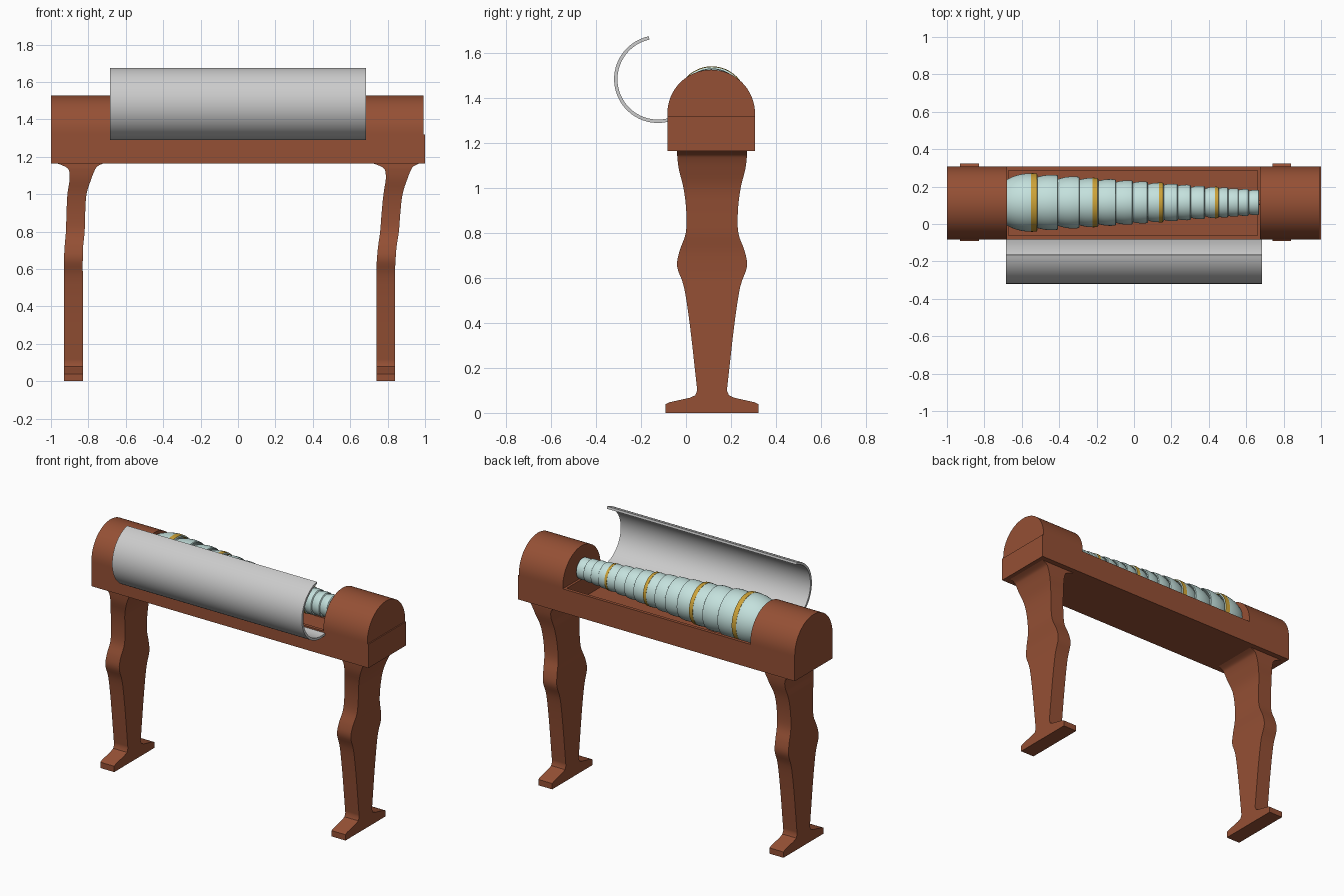
import bpy, bmesh, math
from mathutils import Vector

if "Cube" in bpy.data.objects:
    bpy.data.objects.remove(bpy.data.objects["Cube"])

YC = 0.112  # centre line of the body


def material(name, col):
    m = bpy.data.materials.new(name)
    m.diffuse_color = (*col, 1)
    m.use_nodes = True
    m.node_tree.nodes["Principled BSDF"].inputs["Base Color"].default_value = m.diffuse_color
    return m


wood = material("wood", (0.30, 0.08, 0.035))
glass = material("glass", (0.55, 0.75, 0.72))
gold = material("gold", (0.62, 0.37, 0.04))


def finish(bm, name, mat=None, angle=35):
    bmesh.ops.remove_doubles(bm, verts=bm.verts, dist=1e-5)
    bmesh.ops.recalc_face_normals(bm, faces=bm.faces)
    me = bpy.data.meshes.new(name)
    bm.to_mesh(me)
    bm.free()
    ob = bpy.data.objects.new(name, me)
    bpy.context.collection.objects.link(ob)
    if mat:
        me.materials.append(mat)
    bpy.ops.object.select_all(action='DESELECT')
    ob.select_set(True)
    bpy.context.view_layer.objects.active = ob
    bpy.ops.object.shade_smooth_by_angle(angle=math.radians(angle))
    return ob


def loft(name, rings, mat=None, angle=35):
    """Skin a list of equal-length closed rings and cap both ends."""
    bm = bmesh.new()
    rows = [[bm.verts.new(p) for p in r] for r in rings]
    n = len(rows[0])
    for a, b in zip(rows, rows[1:]):
        for i in range(n):
            j = (i + 1) % n
            bm.faces.new((a[i], a[j], b[j], b[i]))
    bm.faces.new(rows[0][::-1])
    bm.faces.new(rows[-1])
    return finish(bm, name, mat, angle)


def extrude_x(name, outline, x0, x1, mat=None):
    return loft(name, [[(x, y, z) for y, z in outline] for x in (x0, x1)], mat)


def lathe(name, profile, mat, z=1.385, closed=False, seg=48):
    """Turn an (x, radius) profile around the spindle axis."""
    bm = bmesh.new()
    vs = [bm.verts.new((x, YC + 0.003, z + r)) for x, r in profile]
    es = [bm.edges.new(p) for p in zip(vs, vs[1:])]
    if closed:
        es.append(bm.edges.new((vs[-1], vs[0])))
    bmesh.ops.spin(bm, geom=vs + es, cent=(0, YC + 0.003, z), axis=(1, 0, 0),
                   angle=math.tau, steps=seg)
    return finish(bm, name, mat)


def arc(cy, cz, r, a0, a1, n=32):
    return [(cy + r * math.cos(math.radians(a0 + (a1 - a0) * i / n)),
             cz + r * math.sin(math.radians(a0 + (a1 - a0) * i / n))) for i in range(n + 1)]


# Trough: a box with the top face inset and sunk
bm = bmesh.new()
bmesh.ops.create_cube(bm, size=1)
for v in bm.verts:
    v.co = Vector((v.co.x * 2, YC + v.co.y * 0.39, 1.2425 + v.co.z * 0.155))
top = max(bm.faces, key=lambda f: f.calc_center_median().z)
inner = bmesh.ops.inset_region(bm, faces=[top], thickness=0.03)
for v in top.verts:
    v.co.x = -0.67 if v.co.x < 0 else 0.66
ret = bmesh.ops.extrude_face_region(bm, geom=[top])
for v in [g for g in ret['geom'] if isinstance(g, bmesh.types.BMVert)]:
    v.co.z -= 0.125
if top.is_valid:
    bmesh.ops.delete(bm, geom=[top], context='FACES_ONLY')
finish(bm, "trough", wood)

# Domed end blocks
dome = [(YC + 0.195, 1.32)] + arc(YC, 1.332, 0.195, 0, 180) + [(YC - 0.195, 1.32)]
extrude_x("end_block_left", dome, -1.0, -0.68, wood)
extrude_x("end_block_right", dome, 0.675, 0.992, wood)

# Open half-round lid
lid = arc(-0.125, 1.485, 0.195, 102, 284) + arc(-0.125, 1.485, 0.18, 284, 102)
extrude_x("lid", lid, -0.685, 0.685)

# Nested glass bowls, open towards +x; some have a gold rim
rims = [-0.52, -0.41, -0.295, -0.195, -0.10, -0.01, 0.07, 0.155,
        0.23, 0.30, 0.375, 0.45, 0.50, 0.555, 0.61, 0.665]
for i, x in enumerate(rims):
    r = 0.156 - 0.088 * (x - rims[0]) / (rims[-1] - rims[0])
    depth = 1.3 * r
    outer, inside = [], []
    for k in range(13):
        t = math.radians(7 + 93 * k / 12)
        outer.append((x - depth * (0.17 + math.cos(t)), r * math.sin(t)))
        inside.append((outer[-1][0] + 0.004, outer[-1][1] - 0.006))
    lathe(f"bowl_{i + 1}", outer + inside[::-1], glass, closed=True)
    if i in (0, 3, 7, 11):
        w = 0.2 * r
        lathe(f"gold_rim_{i + 1}", [(x - w, r - 0.008), (x - w, r + 0.001), (x + 0.001, r - 0.0005),
                                    (x + 0.001, r - 0.01)], gold, closed=True)

# Spindle through the bowls
lathe("spindle", [(-0.75, 0.014), (0.75, 0.014)], wood, seg=16)

# Legs: (z, half depth, x min, x max), rounded between stations
stations = [
    (0.10, 0.066, -0.93, -0.83), (0.20, 0.077, -0.93, -0.83), (0.40, 0.10, -0.93, -0.83),
    (0.56, 0.125, -0.93, -0.83), (0.65, 0.155, -0.93, -0.83), (0.72, 0.145, -0.927, -0.828),
    (0.80, 0.117, -0.92, -0.82), (0.90, 0.115, -0.917, -0.817), (1.00, 0.127, -0.912, -0.81),
    (1.08, 0.147, -0.90, -0.785), (1.13, 0.154, -0.905, -0.765), (1.15, 0.155, -0.93, -0.75),
    (1.167, 0.155, -0.975, -0.715)]


def smooth_path(pts, n=4):
    pts = [Vector(p) for p in pts]
    out = []
    for i in range(len(pts) - 1):
        a, b, c, d = pts[max(i - 1, 0)], pts[i], pts[i + 1], pts[min(i + 2, len(pts) - 1)]
        for k in range(n):
            t = k / n
            out.append(0.5 * (2 * b + (c - a) * t + (2 * a - 5 * b + 4 * c - d) * t * t
                              + (3 * b - a - 3 * c + d) * t ** 3))
    return out + [pts[-1]]


foot = [(0.0, 0.207, -0.93, -0.83), (0.038, 0.207, -0.93, -0.83), (0.047, 0.19, -0.93, -0.83),
        (0.067, 0.10, -0.93, -0.83), (0.078, 0.075, -0.93, -0.83)]
for name, dx in (("left_leg", 0), ("right_leg", 1.67)):
    rings = []
    for z, h, x0, x1 in foot + [tuple(v) for v in smooth_path(stations)]:
        # upper part of the right leg leans slightly further out
        s = dx + (0.02 * min(1, max(0, (z - 0.6) / 0.4)) if dx else 0)
        y = YC + 0.004
        rings.append([(x0 + s, y - h, z), (x1 + s, y - h, z), (x1 + s, y + h, z), (x0 + s, y + h, z)])
    loft(name, rings, wood)
